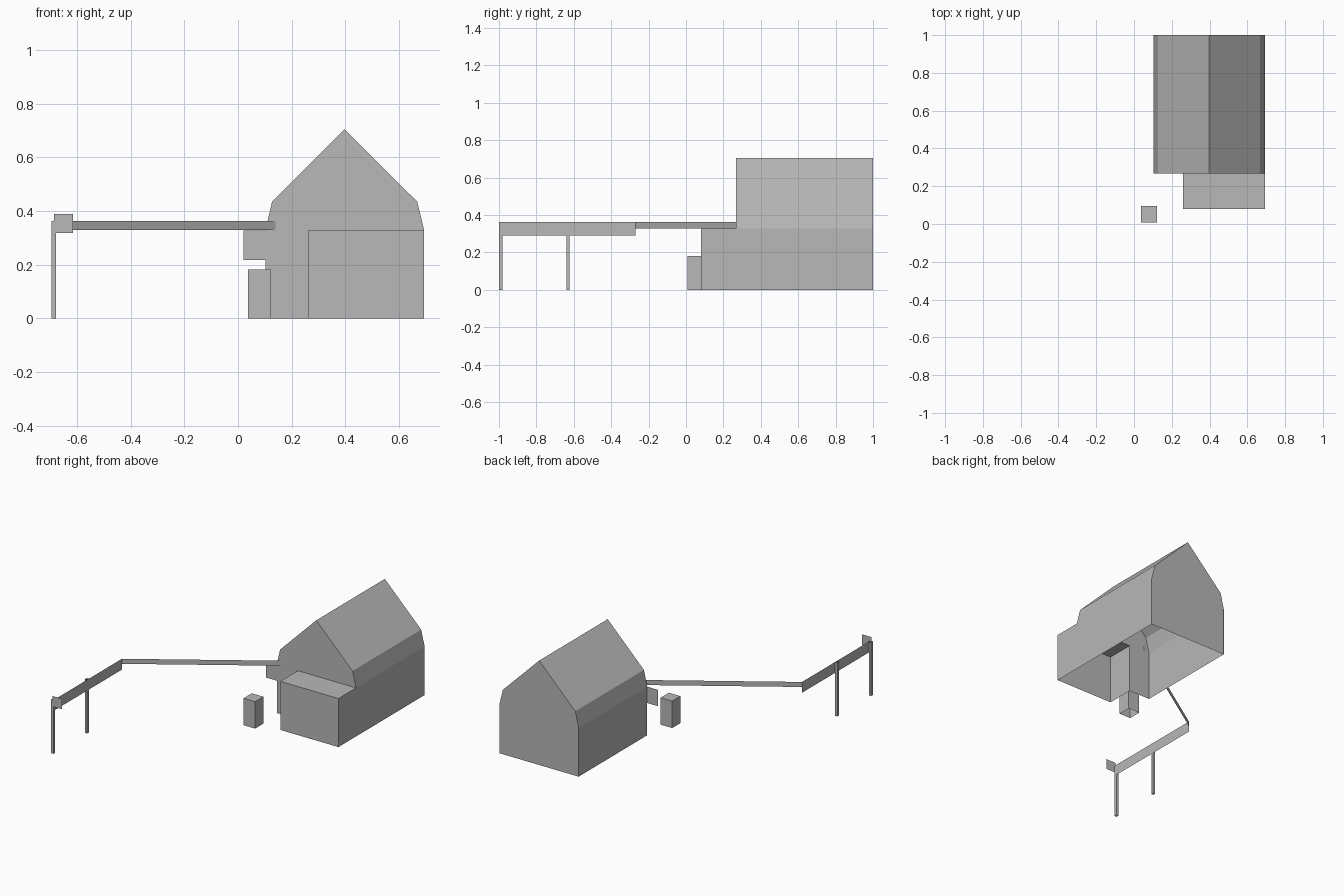
import bpy

if "Cube" in bpy.data.objects:
    bpy.data.objects.remove(bpy.data.objects["Cube"])

grey = bpy.data.materials.new("plain_grey")
grey.diffuse_color = (0.48, 0.48, 0.48, 1)
grey.use_nodes = True
grey.node_tree.nodes["Principled BSDF"].inputs["Base Color"].default_value = grey.diffuse_color


def sheet(name, polygons):
    """Make one object from polygons, each a list of (x, y, z) corners."""
    verts, faces, index = [], [], {}
    for poly in polygons:
        face = []
        for p in poly:
            if p not in index:
                index[p] = len(verts)
                verts.append(p)
            face.append(index[p])
        faces.append(face)
    mesh = bpy.data.meshes.new(name)
    mesh.from_pydata(verts, [], faces)
    mesh.materials.append(grey)
    mesh.update()
    obj = bpy.data.objects.new(name, mesh)
    bpy.context.collection.objects.link(obj)
    return obj


def walls(path, z0, z1, top=False, closed=False):
    """Upright walls along a plan path, optionally with a flat top."""
    pts = path + path[:1] if closed else path
    polys = [[(*a, z0), (*b, z0), (*b, z1), (*a, z1)] for a, b in zip(pts, pts[1:])]
    if top:
        polys.append([(*p, z1) for p in path])
    return polys


def rect(x0, x1, y0, y1):
    return [(x0, y0), (x1, y0), (x1, y1), (x0, y1)]


# Main dimensions
LEFT, RIGHT, FRONT, BACK, EAVE = 0.102, 0.694, 0.268, 1.0, 0.328
ANNEX_X, ANNEX_Y = 0.26, 0.08

# House: side walls and folded roof, open underneath
upper = [(RIGHT, EAVE), (0.668, 0.435), (0.397, 0.705), (0.127, 0.435), (LEFT, EAVE)]
profile = [(RIGHT, 0)] + upper + [(LEFT, 0)]
shell = [[(ax, FRONT, az), (ax, BACK, az), (bx, BACK, bz), (bx, FRONT, bz)]
         for (ax, az), (bx, bz) in zip(profile, profile[1:])]
sheet("house_walls_and_roof", shell)
sheet("back_gable", [[(x, BACK, z) for x, z in reversed(profile)]])

# Front gable leaves an opening into the annex
front = [(LEFT, 0), (ANNEX_X, 0), (ANNEX_X, EAVE)] + upper
sheet("front_gable", [[(x, FRONT, z) for x, z in front]])

# Flat-roofed annex, open to the house and underneath
sheet("annex", walls([(ANNEX_X, FRONT), (ANNEX_X, ANNEX_Y), (RIGHT, ANNEX_Y), (RIGHT, FRONT)],
                     0, EAVE, top=True))

# Thin panel beside the front corner
sheet("corner_panel", walls([(0.02, FRONT), (LEFT, FRONT)], 0.218, EAVE))

# Free-standing box in front of the house
sheet("yard_box", walls(rect(0.037, 0.123, 0.007, 0.095), 0, 0.182, top=True, closed=True))

# Long beams: one along the posts, one running across to the house
sheet("side_beam", walls([(-0.678, -1.0), (-0.678, -0.27)], 0.29, 0.363))
sheet("cross_beam", walls([(-0.678, -0.27), (0.155, 0.278)], 0.329, 0.363))

# Hollow posts
for name, y in (("front_post", -1.0), ("middle_post", -0.64)):
    sheet(name, walls(rect(-0.695, -0.679, y, y + 0.018), 0, 0.363, closed=True))

# Small plate on the front post
sheet("end_plate", walls([(-0.686, -1.0), (-0.614, -1.0)], 0.318, 0.389))
